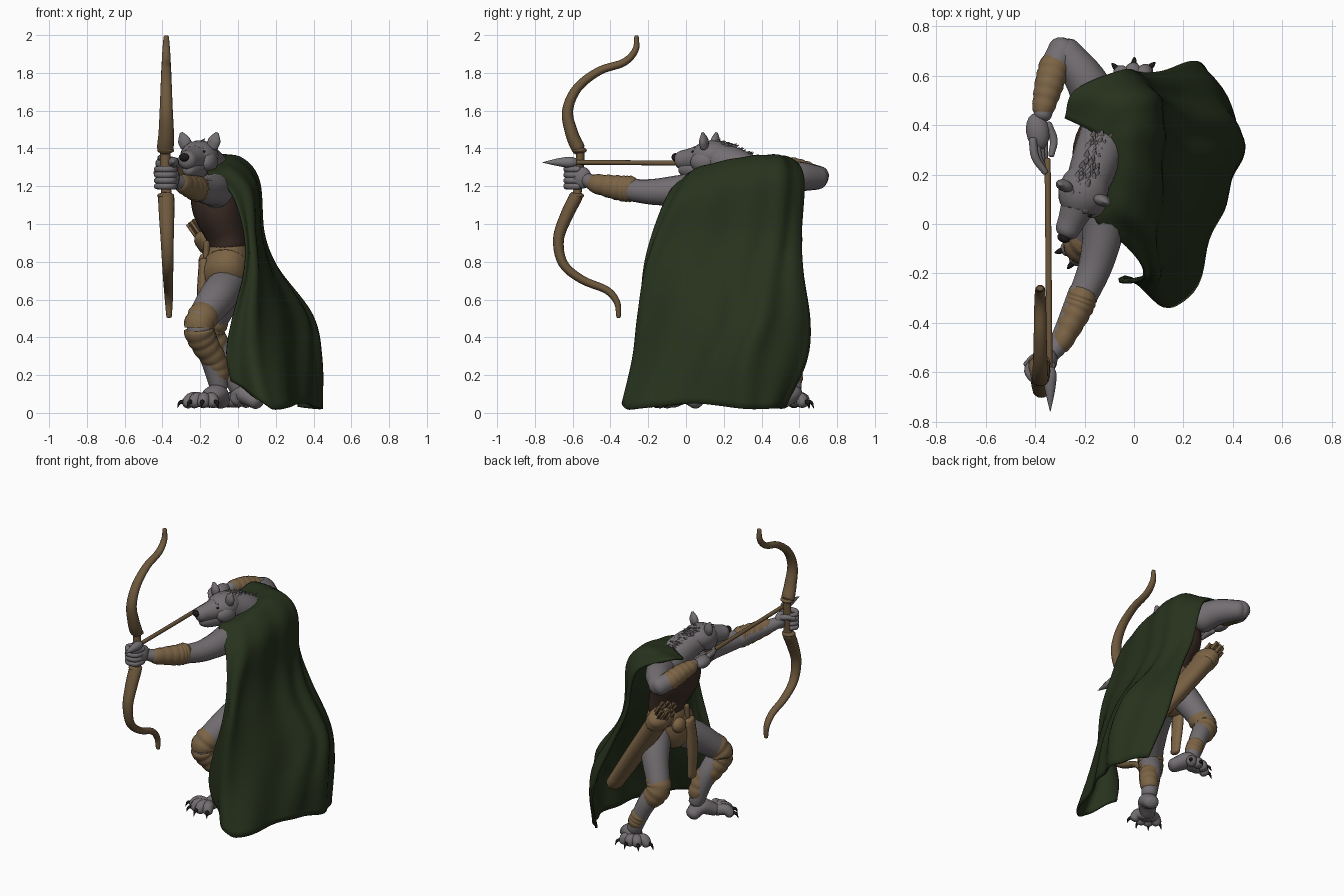
import bpy, bmesh, math, random
from mathutils import Vector
random.seed(4)


def mat(name, rgb):
    m = bpy.data.materials.new(name)
    m.diffuse_color = (*rgb, 1)
    return m


FUR = mat("grey_fur", (.17, .155, .165))
CLOTH = mat("green_cloth", (.02, .032, .012))
TAN = mat("tan_leather", (.2, .127, .06))
WOOD = mat("bow_wood", (.155, .098, .046))
DARK = mat("dark_leather", (.046, .026, .019))
BLACK = mat("black_claw", (.01, .01, .01))
STEEL = mat("steel", (.18, .17, .18))


def finish(name, bm, m):
    bmesh.ops.recalc_face_normals(bm, faces=bm.faces)
    me = bpy.data.meshes.new(name)
    bm.to_mesh(me)
    bm.free()
    for p in me.polygons:
        p.use_smooth = True
    me.materials.append(m)
    ob = bpy.data.objects.new(name, me)
    bpy.context.collection.objects.link(ob)
    return ob


def spline(pts, k):
    """Catmull-Rom samples through points of any dimension."""
    pts = [Vector(p) for p in pts]
    ext = [pts[0] * 2 - pts[1]] + pts + [pts[-1] * 2 - pts[-2]]
    out = []
    for i in range(len(pts) - 1):
        a, b, c, d = ext[i:i + 4]
        for j in range(k):
            t = j / k
            out.append((b * 2 + (c - a) * t + (a * 2 - b * 5 + c * 4 - d) * t ** 2
                        + (b * 3 - a - c * 3 + d) * t ** 3) * .5)
    return out + [pts[-1]]


def tube(name, pts, m, n=16, k=6, aspect=1, ref=(0, 0, 1), ridges=0, rounded=True):
    """Loft along (x, y, z, radius) points; aspect widens it along ref."""
    s = spline(pts, k)
    P = [v.to_3d() for v in s]
    R = [max(v[3], .001) for v in s]
    if ridges:
        R = [r * (.96 + .07 * abs(math.sin(math.pi * ridges * i / (len(R) - 1)))) for i, r in enumerate(R)]
    T = [(P[min(i + 1, len(P) - 1)] - P[max(i - 1, 0)]).normalized() for i in range(len(P))]
    if rounded:
        arc = [(.9, .4), (.7, .7), (.35, .92)]
        a, b, ra, rb = P[0], P[-1], R[0], R[-1]
        P = [a - T[0] * ra * o * .7 for o, _ in arc] + P + [b + T[-1] * rb * o * .7 for o, _ in arc[::-1]]
        R = [ra * q for _, q in arc] + R + [rb * q for _, q in arc[::-1]]
        T = [T[0]] * 3 + T + [T[-1]] * 3
    bm = bmesh.new()
    rings = []
    for p, r, t in zip(P, R, T):
        u = Vector(ref)
        u = (u - t * u.dot(t)).normalized()
        w = t.cross(u)
        rings.append([bm.verts.new(p + u * r * aspect * math.cos(q) + w * r * math.sin(q))
                      for q in (2 * math.pi * j / n for j in range(n))])
    for a, b in zip(rings, rings[1:]):
        for j in range(n):
            bm.faces.new((a[j], a[(j + 1) % n], b[(j + 1) % n], b[j]))
    bm.faces.new(rings[0])
    bm.faces.new(rings[-1])
    return finish(name, bm, m)


def ball(name, c, size, m, aim=(0, -1, 0)):
    bm = bmesh.new()
    bmesh.ops.create_uvsphere(bm, u_segments=20, v_segments=14, radius=1)
    ob = finish(name, bm, m)
    ob.location, ob.scale = c, size
    ob.rotation_euler = Vector(aim).to_track_quat('-Y', 'Z').to_euler()
    return ob


def foot(name, ankle, heel, ball_pt, toes):
    b, h = Vector(ball_pt), Vector(heel)
    across = (b - h).cross(Vector((0, 0, 1)))
    tube(name, [(*heel, .042), (*ankle, .052), (*ball_pt, .04)], FUR, aspect=1.2, ref=across)
    for i, (x, y) in enumerate(toes):
        tip = Vector((x, y, .045))
        d = (tip - b).normalized()
        s = b.lerp(tip, .1)
        mid = b.lerp(tip, .55) + Vector((0, 0, .02))
        tube(f"{name}_toe_{i}", [(*s, .036), (*mid, .036), (*(tip - d * .03), .031)], FUR, 12, 4)
        tube(f"{name}_claw_{i}", [(*(tip - d * .012 + Vector((0, 0, .012))), .013),
                                  (*(tip + d * .01 + Vector((0, 0, .01))), .009),
                                  (*(tip + d * .022 - Vector((0, 0, .016))), .001)], BLACK, 8, 3)


# Torso, skirt, belt
tube("leather_vest", [(-.05, .28, .88, .1), (-.065, .28, .95, .11), (-.105, .27, 1.08, .135),
                      (-.12, .28, 1.18, .13), (-.13, .29, 1.25, .1)], DARK, 28, aspect=1.45, ref=(0, 1, 0))
tube("skirt", [(-.05, .28, .83, .11), (-.06, .25, .77, .124), (-.075, .2, .72, .118)], TAN, 24,
     aspect=1.3, ref=(0, 1, 0))
tube("belt", [(-.052, .28, .855, .11), (-.052, .28, .83, .116)], TAN, 24, aspect=1.4, ref=(0, 1, 0))

# Legs
tube("front_thigh", [(-.05, .2, .69, .098), (-.11, .06, .61, .098), (-.2, -.08, .49, .075)], FUR)
tube("front_shin", [(-.205, -.085, .46, .07), (-.15, -.01, .32, .062), (-.1, .03, .14, .05)], FUR)
tube("front_knee_wrap", [(-.175, -.05, .53, .082), (-.208, -.085, .45, .08), (-.18, -.05, .37, .073),
                         (-.125, 0, .28, .064), (-.1, .03, .19, .056)], TAN, k=10, ridges=8)
foot("front_foot", (-.115, .0, .1), (-.09, .06, .06), (-.17, -.07, .065),
     [(-.3, -.11), (-.255, -.165), (-.19, -.19), (-.115, -.175)])
tube("rear_thigh", [(-.03, .37, .73, .1), (-.08, .45, .6, .088), (-.15, .515, .45, .073)], FUR)
tube("rear_shin", [(-.15, .515, .43, .068), (-.07, .55, .3, .058), (0, .565, .13, .048)], FUR)
tube("rear_knee_wrap", [(-.12, .49, .5, .077), (-.15, .515, .43, .079), (-.11, .535, .35, .068)],
     TAN, k=9, ridges=4)
tube("rear_ankle_wrap", [(-.04, .56, .24, .056), (-.01, .565, .17, .054)], TAN, k=12, ridges=3)
foot("rear_foot", (.025, .555, .1), (.1, .5, .06), (-.01, .565, .065),
     [(.07, .64), (.0, .655), (-.075, .635), (-.13, .575)])

# Bow arm
tube("bow_upper_arm", [(-.12, .06, 1.18, .095), (-.13, -.06, 1.175, .08), (-.16, -.18, 1.17, .068),
                       (-.21, -.3, 1.18, .058)], FUR)
tube("bow_forearm", [(-.21, -.28, 1.18, .056), (-.29, -.46, 1.21, .045), (-.35, -.54, 1.24, .035)], FUR)
tube("bow_bracer", [(-.205, -.285, 1.185, .06), (-.23, -.35, 1.19, .058), (-.3, -.49, 1.215, .043)],
     TAN, k=14, ridges=6, aspect=1.15)
ball("bow_palm", (-.345, -.55, 1.245), (.035, .05, .058), FUR)
for i in range(4):
    z = 1.2 + .03 * i
    tube(f"bow_finger_{i}", [(-.335, -.57, z, .018), (-.35, -.62, z, .018), (-.4, -.63, z, .018),
                             (-.43, -.595, z, .016), (-.415, -.56, z, .014)], FUR, 10, 4)
tube("bow_thumb", [(-.35, -.53, 1.27, .02), (-.4, -.54, 1.28, .018), (-.435, -.57, 1.27, .015)], FUR, 10, 4)

# Drawing arm
tube("draw_upper_arm", [(-.15, .49, 1.23, .095), (-.2, .59, 1.25, .082), (-.28, .7, 1.245, .063)], FUR)
tube("draw_forearm", [(-.285, .71, 1.245, .06), (-.335, .6, 1.28, .056), (-.37, .44, 1.32, .036)], FUR)
tube("draw_bracer", [(-.32, .65, 1.265, .062), (-.345, .56, 1.295, .058), (-.37, .46, 1.315, .044)],
     TAN, k=12, ridges=5)
ball("draw_palm", (-.39, .375, 1.32), (.047, .075, .038), FUR, (.15, -1, 0))
for i in range(4):
    z = 1.35 - .022 * i
    tube(f"draw_finger_{i}", [(-.41 + .015 * i, .34, z, .017), (-.4 + .012 * i, .27, z, .017),
                              (-.36, .21 + .008 * i, z - .01, .013)], FUR, 10, 4)
tube("draw_thumb", [(-.35, .4, 1.31, .02), (-.325, .34, 1.31, .017), (-.335, .28, 1.32, .013)], FUR, 10, 4)

# Neck and head
aim = Vector((-.36, -.92, -.08))
tube("neck", [(-.12, .36, 1.24, .1), (-.15, .27, 1.3, .098), (-.19, .16, 1.345, .088)], FUR, 20)
ball("skull", (-.205, .135, 1.36), (.1, .115, .082), FUR, aim)
tube("snout", [(-.22, .09, 1.35, .075), (-.25, .02, 1.342, .058), (-.27, -.025, 1.338, .05)], FUR, 18)
tube("lower_jaw", [(-.215, .09, 1.295, .06), (-.245, .02, 1.29, .048), (-.26, -.01, 1.293, .04)], FUR, 14)
ball("nose", (-.285, -.057, 1.353), (.027, .018, .022), BLACK, aim)
side = Vector((.92, -.36, 0))
for n, s in (("right", -1), ("left", 1)):
    c = Vector((-.205, .125, 1.41)) + side * s * .075
    o = side * s * .024 + Vector((0, 0, .062))
    tube(f"{n}_ear", [(*c, .022), (*(c + o * .55), .023), (*(c + o * 1.12), .008)], FUR, 14, aspect=1.5, ref=side)
    ball(f"{n}_eye", Vector((-.228, .055, 1.383)) + side * s * .052, (.008, .008, .006), BLACK, aim)
    ball(f"{n}_cheek", Vector((-.205, .11, 1.33)) + side * s * .055, (.045, .07, .055), FUR, aim)

# Mane: overlapping locks swept back over the crown and neck
ridge = spline([(-.225, .08, 1.425), (-.2, .16, 1.43), (-.17, .26, 1.39), (-.14, .34, 1.35)], 8)
for i, p in enumerate(ridge):
    for j in (-1, 0, 1):
        q = p + side * (j * .025 + random.uniform(-.008, .008)) - Vector((0, 0, .012 + .006 * abs(j)))
        d = Vector((random.uniform(.0, .025), random.uniform(.035, .05), random.uniform(.014, .032)))
        tube(f"mane_lock_{i}_{j + 1}", [(*(q - d * .5), .014), (*(q + d * .3), .012), (*(q + d), .001)],
             FUR, 8, 3, aspect=1.3, ref=side, rounded=False)

# Bow and nocked arrow
tube("bow", [(-.38, -.262, 1.99, .012), (-.38, -.268, 1.92, .017), (-.38, -.33, 1.855, .02),
             (-.38, -.46, 1.81, .022), (-.38, -.575, 1.72, .025), (-.38, -.627, 1.6, .029),
             (-.38, -.605, 1.48, .034), (-.385, -.57, 1.4, .036), (-.385, -.56, 1.375, .023),
             (-.385, -.565, 1.27, .023), (-.38, -.575, 1.17, .023), (-.38, -.582, 1.145, .035),
             (-.378, -.63, 1.05, .034), (-.375, -.675, .92, .029), (-.372, -.65, .79, .025),
             (-.37, -.55, .705, .022), (-.368, -.42, .65, .02), (-.366, -.365, .585, .017),
             (-.365, -.357, .51, .012)], WOOD, 16, 5, aspect=1.2, ref=(1, 0, 0))
for z, y in ((1.39, -.565), (1.15, -.58)):
    ball("bow_collar", (-.383, y, z), (.045, .04, .018), WOOD)
tube("arrow_shaft", [(-.342, -.6, 1.327, .013), (-.35, .26, 1.32, .013)], WOOD, 10)
tube("arrow_head", [(-.342, -.58, 1.327, .02), (-.341, -.615, 1.327, .029), (-.34, -.68, 1.327, .02),
                    (-.339, -.76, 1.326, .001)], STEEL, 10, 4, rounded=False)

# Quiver with spare arrows on the hip
top, bot = Vector((-.16, .51, .92)), Vector((.24, .43, .34))
axis = (top - bot).normalized()
tube("quiver", [(*bot, .05), (*bot.lerp(top, .5), .06), (*top, .066)], TAN, 20, aspect=1.5, ref=(0, 1, 0))
tube("quiver_rim", [(*(top - axis * .03), .071), (*(top + axis * .015), .071)], TAN, 20, aspect=1.5, ref=(0, 1, 0))
for i in range(7):
    a = 2 * math.pi * i / 7
    p = top + Vector((.03 * math.cos(a), .065 * math.sin(a), .02 * math.cos(a)))
    e = p + axis * random.uniform(.1, .13)
    tube(f"spare_arrow_{i}", [(*p, .007), (*e, .007)], WOOD, 8, 2)
    for r in ((0, 1, 0), (1, 0, .6)):
        tube(f"spare_fletching_{i}", [(*(p + axis * .05), .003), (*e, .003)], TAN, 8, 2, aspect=7, ref=r)

# Sheathed knife and pouch on the belt
tube("knife_sheath", [(-.18, .22, .8, .028), (-.19, .2, .6, .028), (-.18, .19, .4, .022)], TAN, 12,
     aspect=1.7, ref=(0, 1, 0))
tube("knife_handle", [(-.17, .225, .82, .016), (-.165, .23, .9, .018)], WOOD, 12)
ball("belt_pouch", (-.17, .32, .8), (.04, .055, .05), TAN)

# Cape: rows from neckline to hem, each running from front edge to rear edge
rows = [
    [(-.165, .1, 1.275), (-.11, .17, 1.31), (-.1, .28, 1.335), (-.16, .365, 1.345), (-.28, .43, 1.33)],
    [(-.15, .01, 1.26), (-.03, .07, 1.29), (0, .3, 1.34), (-.02, .48, 1.355), (-.24, .54, 1.35)],
    [(-.035, -.085, 1.16), (.07, .0, 1.17), (.1, .28, 1.22), (.09, .5, 1.24), (-.05, .62, 1.25)],
    [(.03, -.17, .95), (.09, -.1, .95), (.125, .25, .95), (.12, .48, .95), (.03, .61, .95)],
    [(.03, -.215, .75), (.11, -.17, .75), (.19, .2, .76), (.2, .45, .76), (.12, .62, .75)],
    [(-.03, -.225, .5), (.12, -.21, .5), (.32, .2, .51), (.38, .42, .51), (.23, .66, .48)],
    [(-.06, -.22, .32), (.14, -.25, .28), (.34, .1, .28), (.43, .35, .28), (.29, .64, .27)],
    [(-.035, -.21, .17), (.19, -.325, .025), (.34, .03, .05), (.435, .33, .02), (.33, .53, .03)]]
cols = list(zip(*[spline(r, 12) for r in rows]))
bm = bmesh.new()
grid = [[bm.verts.new(p) for p in spline(c, 7)] for c in cols]
for a, b in zip(grid, grid[1:]):
    for i in range(len(a) - 1):
        bm.faces.new((a[i], a[i + 1], b[i + 1], b[i]))
bm.normal_update()
for i, col in enumerate(grid):
    u = i / (len(grid) - 1)
    for j, v in enumerate(col):
        w = j / (len(col) - 1)
        v.co += v.normal * .01 * min(1, w * 1.4) * math.sin(u * 34 + w * 2.5)
        v.co.z = max(v.co.z, .008)
cape = finish("cape", bm, CLOTH)
mod = cape.modifiers.new("thickness", 'SOLIDIFY')
mod.thickness, mod.offset = .014, 0
